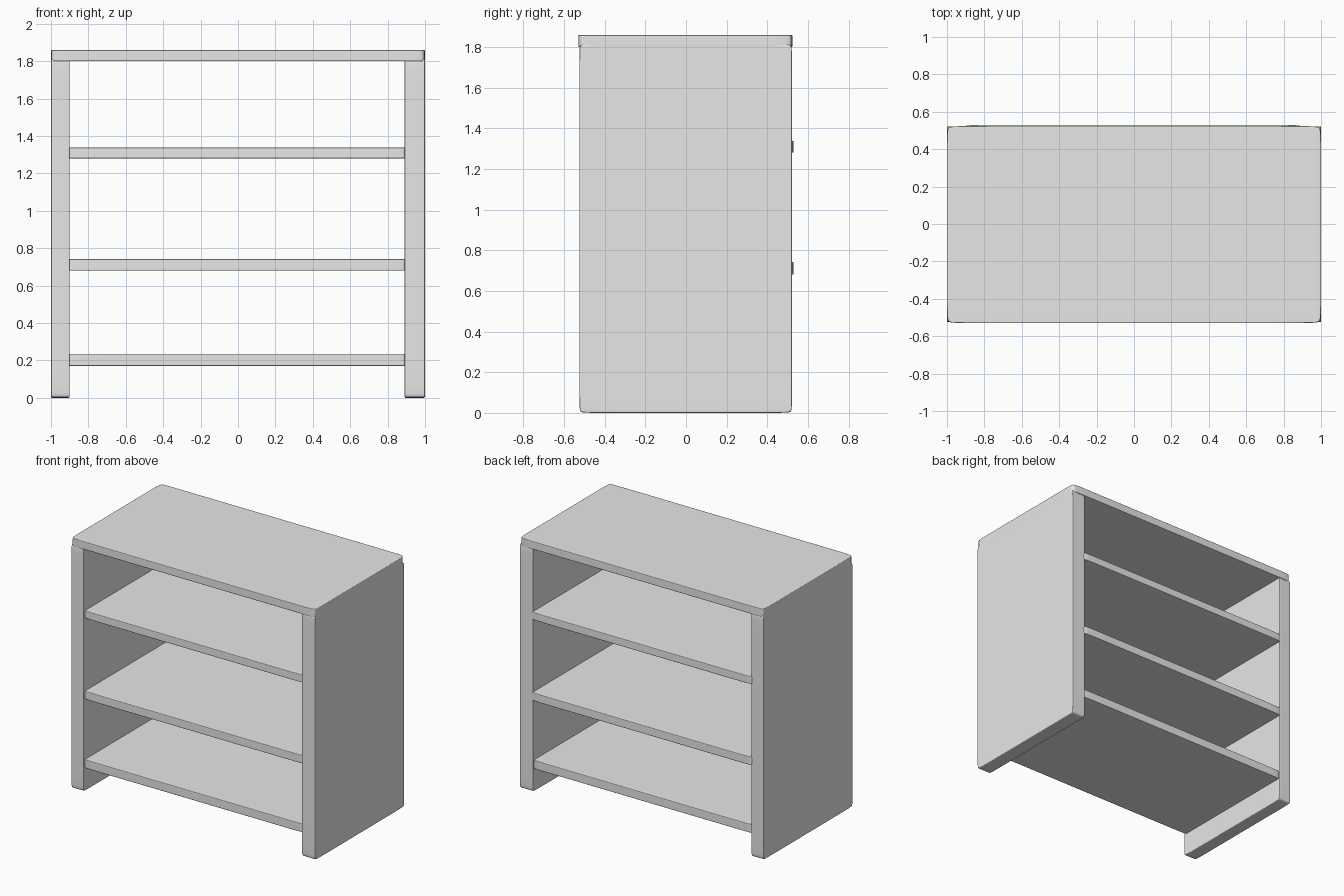
import bpy, bmesh
from mathutils import Vector

if "Cube" in bpy.data.objects:
    bpy.data.objects.remove(bpy.data.objects["Cube"], do_unlink=True)

# One plain grey finish for the whole bookcase
grey = bpy.data.materials.new("light_grey")
grey.use_nodes = True
colour = (0.8, 0.8, 0.8, 1)
grey.diffuse_color = colour
grey.node_tree.nodes["Principled BSDF"].inputs["Base Color"].default_value = colour


def board(name, low, high, support=0.04):
    """Soft-edged board: a box with support loops, smoothed by subdivision."""
    low, high = Vector(low), Vector(high)
    bm = bmesh.new()
    bmesh.ops.create_cube(bm, size=1)
    for axis in range(3):
        for side in (-1, 1):
            normal = Vector((0, 0, 0))
            normal[axis] = 1
            bmesh.ops.bisect_plane(
                bm, geom=bm.verts[:] + bm.edges[:] + bm.faces[:],
                plane_co=normal * side * (0.5 - support), plane_no=normal)
    bmesh.ops.scale(bm, vec=high - low, verts=bm.verts)
    for face in bm.faces:
        face.smooth = True
    mesh = bpy.data.meshes.new(name)
    bm.to_mesh(mesh)
    bm.free()
    mesh.materials.append(grey)
    obj = bpy.data.objects.new(name, mesh)
    obj.location = (low + high) / 2
    bpy.context.collection.objects.link(obj)
    subsurf = obj.modifiers.new("soft_edges", "SUBSURF")
    subsurf.levels = subsurf.render_levels = 3
    return obj


# Side panels
board("right_side_panel", (-1, -0.525, 0), (-0.9, 0.522, 1.815), 0.03)
board("left_side_panel", (0.89, -0.525, 0), (1, 0.522, 1.815), 0.03)

# Top slab
board("top_slab", (-1, -0.53, 1.8), (1, 0.524, 1.86))

# Shelves: the upper two stick out slightly at the back
for name, bottom, top, back in (("bottom_shelf", 0.17, 0.235, 0.515),
                                ("middle_shelf", 0.68, 0.742, 0.53),
                                ("upper_shelf", 1.28, 1.338, 0.53)):
    board(name, (-0.915, -0.51, bottom), (0.905, back, top))
